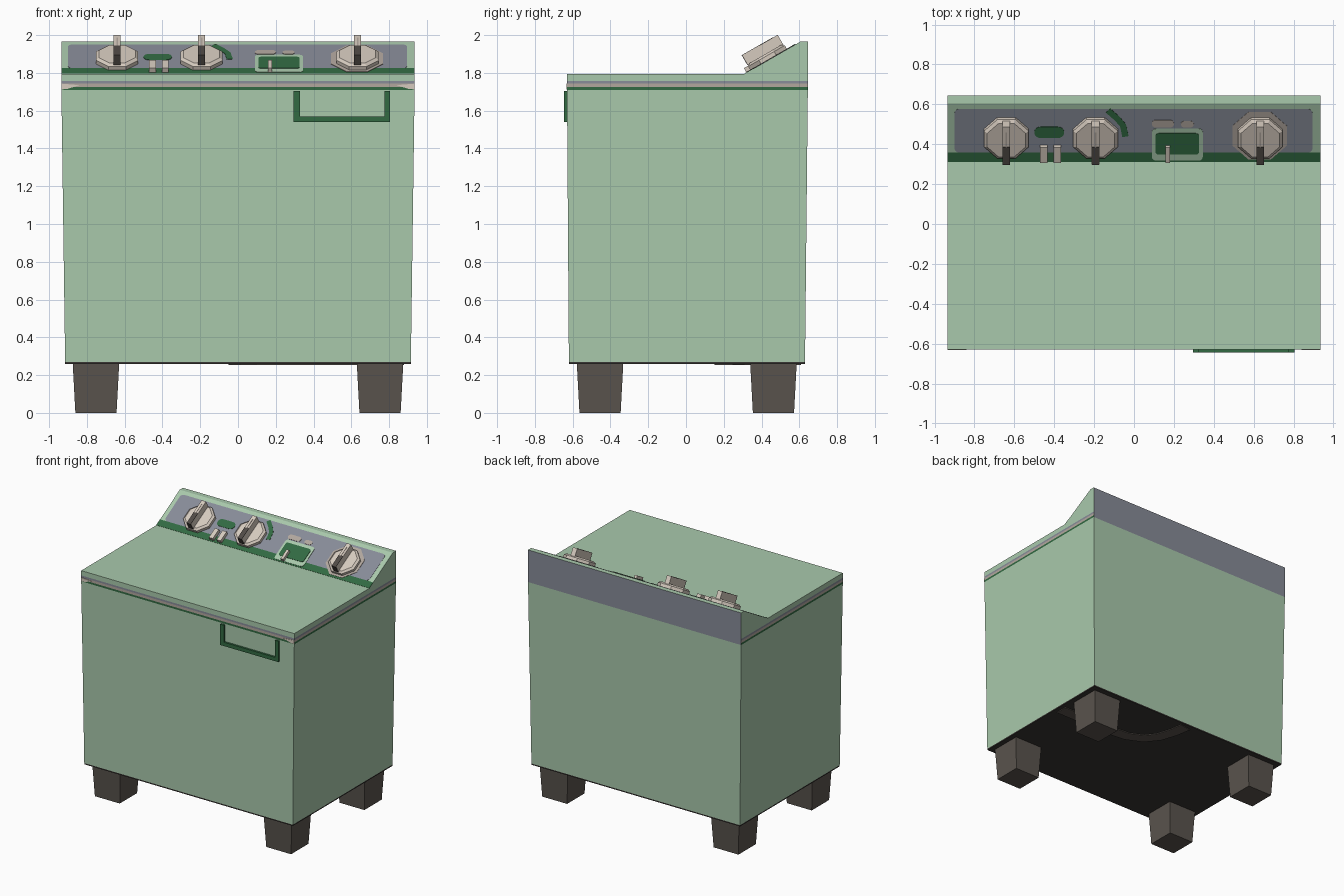
import bpy, bmesh, math
from mathutils import Vector

if "Cube" in bpy.data.objects:
    bpy.data.objects.remove(bpy.data.objects["Cube"])


def mat(name, r, g, b):
    m = bpy.data.materials.new(name)
    lin = [((c / 255 + 0.055) / 1.055) ** 2.4 for c in (r, g, b)]
    m.diffuse_color = (*lin, 1)
    m.use_nodes = True
    m.node_tree.nodes["Principled BSDF"].inputs["Base Color"].default_value = m.diffuse_color
    return m


GREEN = mat("pale green", 169, 201, 172)
DARK = mat("dark green", 50, 106, 66)
GREY = mat("blue grey", 136, 140, 152)
BEIGE = mat("beige", 214, 203, 191)
TAUPE = mat("taupe", 178, 167, 158)
FOOT = mat("foot brown", 90, 84, 78)
BASE = mat("underside black", 56, 53, 50)
GRIP = mat("grip dark", 80, 74, 70)


def finish(name, bm, *mats):
    bmesh.ops.recalc_face_normals(bm, faces=bm.faces[:])
    me = bpy.data.meshes.new(name)
    bm.to_mesh(me)
    bm.free()
    for m in mats:
        me.materials.append(m)
    ob = bpy.data.objects.new(name, me)
    bpy.context.collection.objects.link(ob)
    return ob


def loft(bm, rings):
    """Join rings of points into a closed, capped solid."""
    vs = [[bm.verts.new(p) for p in r] for r in rings]
    n = len(vs[0])
    for a, b in zip(vs, vs[1:]):
        for i in range(n):
            j = (i + 1) % n
            bm.faces.new((a[i], a[j], b[j], b[i]))
    bm.faces.new(vs[0])
    bm.faces.new(vs[-1])


def rect(x0, x1, y0, y1):
    return [(x0, y0), (x1, y0), (x1, y1), (x0, y1)]


def rounded(x0, x1, y0, y1, r, seg=4):
    pts = []
    for k, (cx, cy) in enumerate(rect(x0 + r, x1 - r, y0 + r, y1 - r)):
        for i in range(seg + 1):
            a = math.pi + (k + i / seg) * math.pi / 2
            pts.append((cx + r * math.cos(a), cy + r * math.sin(a)))
    return pts


def octagon(cx, cy, r):
    return [(cx + r * math.cos((i + .5) * math.pi / 4),
             cy + r * math.sin((i + .5) * math.pi / 4)) for i in range(8)]


def ribbon(path, w):
    left, right = [], []
    for i, p in enumerate(path):
        d = (Vector(path[min(i + 1, len(path) - 1)]) - Vector(path[max(i - 1, 0)])).normalized()
        n = Vector((-d.y, d.x)) * w / 2
        left.append(tuple(Vector(p) + n))
        right.append(tuple(Vector(p) - n))
    return left + right[::-1]


# Sloped console coordinates: x, distance up the slope, height off the slope
FRONT_Y, LID_Z, BACK_Y, TOP_Z, RIDGE_Y = 0.31, 1.795, 0.645, 1.965, 0.605
T = Vector((0, RIDGE_Y - FRONT_Y, TOP_Z - LID_Z)).normalized()
N = Vector((0, -T.z, T.y))


def slope(x, s, h):
    return Vector((x, FRONT_Y, LID_Z)) + T * s + N * h


def plate(name, pts, h, m, h0=-0.002, top=None):
    bm = bmesh.new()
    rings = [[slope(x, s, h0) for x, s in pts], [slope(x, s, h) for x, s in pts]]
    if top:
        rings.append([slope(x, s, top[1]) for x, s in top[0]])
    loft(bm, rings)
    return finish(name, bm, m)


# Cabinet with trim bands and lid, coloured by height
bm = bmesh.new()
rings = []
for z in (0.26, 0.27, 1.71, 1.725, 1.743, 1.757, LID_Z):
    t = min((z - 0.26) / 1.45, 1)
    rings.append([(x, y, z) for x, y in rect(-0.915 - .02 * t, 0.915 + .02 * t,
                                             -0.62 - .01 * t, 0.63 + .015 * t)])
loft(bm, rings)
bmesh.ops.recalc_face_normals(bm, faces=bm.faces[:])
for f in bm.faces:
    z = f.calc_center_median().z
    if z < 0.268:
        f.material_index = 4
    elif z > 1.71 and f.normal.y > 0.9:
        f.material_index = 2
    elif 1.71 < z < 1.725:
        f.material_index = 1
    elif 1.725 < z < 1.743:
        f.material_index = 3
    elif 1.743 < z < 1.757:
        f.material_index = 2
finish("cabinet", bm, GREEN, DARK, GREY, TAUPE, BASE)

# Pale trim corners on the front
for side, sx in (("left", -1), ("right", 1)):
    bm = bmesh.new()
    pts = [(sx * .935, 1.712), (sx * .9, 1.716), (sx * .84, 1.735), (sx * .935, 1.743)]
    loft(bm, [[(x, y, z) for x, z in pts] for y in (-0.629, -0.633)])
    finish(side + "_trim_corner", bm, BEIGE)

# Control console wedge, grey at the back
bm = bmesh.new()
prof = [(FRONT_Y, LID_Z), (RIDGE_Y, TOP_Z), (BACK_Y, TOP_Z), (BACK_Y, LID_Z)]
loft(bm, [[(x, y, z) for y, z in prof] for x in (-0.935, 0.935)])
bmesh.ops.recalc_face_normals(bm, faces=bm.faces[:])
for f in bm.faces:
    f.material_index = int(f.normal.y > 0.9)
finish("console", bm, GREEN, GREY)

# Painted console panel and markings
plate("console_strip", rect(-0.935, 0.935, 0.001, 0.056), 0.002, DARK)
plate("console_panel", rounded(-0.9, 0.895, 0.056, 0.309, 0.025), 0.0015, GREY)
plate("pill_mark", rounded(-0.5, -0.35, 0.142, 0.206, 0.031), 0.004, DARK)
plate("arc_mark", ribbon([(-.13, .3), (-.085, .255), (-.055, .215), (-.043, .15)], .032), 0.004, DARK)
plate("window_frame", rounded(0.09, 0.345, 0.012, 0.196, 0.02), 0.004, GREEN)
plate("window", rounded(0.108, 0.326, 0.048, 0.17, 0.015), 0.007, DARK)
plate("left_label_patch", rounded(0.09, 0.2, 0.203, 0.245, 0.018), 0.004, TAUPE)
plate("right_label_patch", rounded(0.235, 0.3, 0.203, 0.24, 0.018), 0.004, TAUPE)
plate("dial_backing", octagon(0.63, 0.155, 0.148), 0.004, TAUPE)

# Small buttons and lever
for i, x in enumerate((-0.453, -0.385, 0.17)):
    w = 0.018 if i < 2 else 0.011
    plate(("left_button", "right_button", "lever")[i], rect(x - w, x + w, 0.012, 0.1), 0.028, BEIGE)

# Octagonal knobs with upright grips
for name, x in (("left_knob", -0.64), ("middle_knob", -0.193), ("right_knob", 0.633)):
    s = 0.148
    plate(name, octagon(x, s, 0.121), 0.024, BEIGE, top=(octagon(x, s, 0.104), 0.036))
    plate(name + "_grip", rect(x - .019, x + .019, 0.04, 0.255), 0.091, BEIGE, h0=0.03,)
    plate(name + "_grip_face", rect(x - .0185, x + .0185, 0.036, 0.14), 0.093, GRIP, h0=0.087)
    plate(name + "_grip_end", rect(x - .0185, x + .0185, 0.036, 0.041), 0.09, GRIP, h0=0.034)
    plate(name + "_grip_slot", rect(x - .004, x + .004, 0.14, 0.225), 0.093, TAUPE, h0=0.089)

# Door handle outline on the front
bm = bmesh.new()
u = [(.295, 1.705), (.295, 1.54), (.805, 1.54), (.805, 1.705),
     (.775, 1.705), (.775, 1.57), (.327, 1.57), (.327, 1.705)]
loft(bm, [[(x, y, z) for x, z in u] for y in (-0.625, -0.645)])
finish("door_handle", bm, DARK)

# Tapered feet
for fx, sx in (("left", -1), ("right", 1)):
    for fy, cy in (("front", -0.455), ("back", 0.463)):
        bm = bmesh.new()
        cx = sx * 0.752
        loft(bm, [[(x, y, z) for x, y in rect(cx - r, cx + r, cy - r, cy + r)]
                  for r, z in ((0.109, 0), (0.123, 0.262))])
        finish(fy + "_" + fx + "_foot", bm, FOOT)

# Hose shape on the underside
bm = bmesh.new()
path = [(.88, .2), (.4, .2), (.25, .215), (.13, .27), (.06, .36), (.02, .48), (0, .6)]
loft(bm, [[(x, y, z) for x, y in ribbon(path, 0.1)] for z in (0.254, 0.261)])
finish("underside_hose", bm, FOOT)
